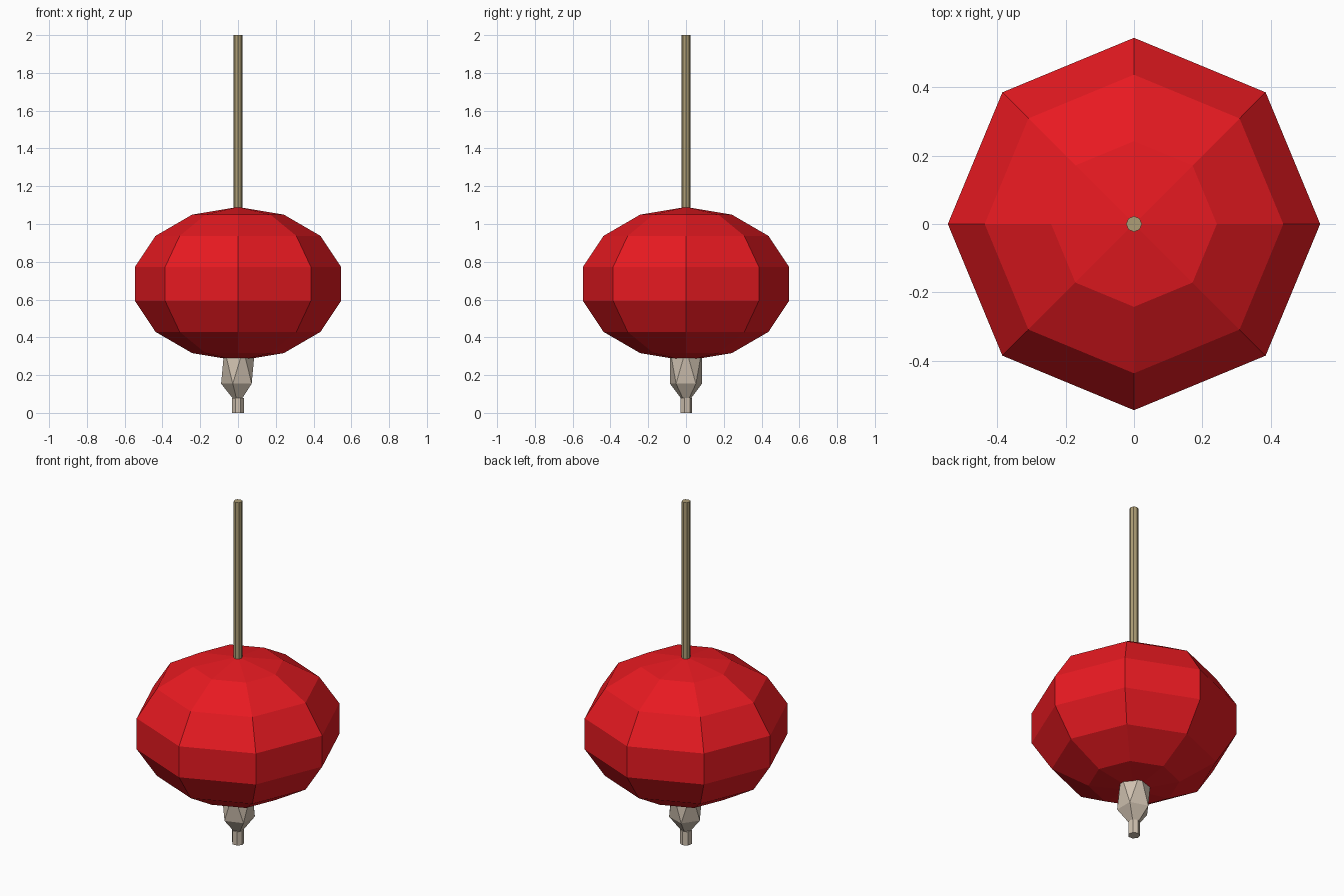
import bpy, math

if "Cube" in bpy.data.objects:
    bpy.data.objects.remove(bpy.data.objects["Cube"])

def paint(ob, name, col):
    m = bpy.data.materials.new(name)
    m.diffuse_color = (*col, 1)
    m.use_nodes = True
    m.node_tree.nodes["Principled BSDF"].inputs["Base Color"].default_value = m.diffuse_color
    ob.data.materials.append(m)

def rod(name, sides, r, z0, z1, mat, col):
    bpy.ops.mesh.primitive_cylinder_add(vertices=sides, radius=r, depth=z1 - z0,
                                        location=(0, 0, (z0 + z1) / 2))
    ob = bpy.context.object
    ob.name = name
    paint(ob, mat, col)

# Faceted red body
bpy.ops.mesh.primitive_uv_sphere_add(segments=8, ring_count=7, radius=1, location=(0, 0, 0.683))
body = bpy.context.object
body.name = "body"
body.scale = (0.559, 0.559, 0.407)
paint(body, "red", (0.8, 0.01, 0.015))

# Stretched bead below the body
bpy.ops.mesh.primitive_ico_sphere_add(subdivisions=1, radius=1, location=(0, 0, 0.246))
bead = bpy.context.object
bead.name = "lower_bead"
bead.scale = (0.1, 0.1, 0.204)
paint(bead, "bone", (0.62, 0.53, 0.43))

# Tip under the bead and long hanging rod
rod("tip", 7, 0.033, 0.0, 0.08, "tip_bone", (0.62, 0.53, 0.43))
rod("hanging_rod", 8, 0.023, 0.7, 2.0, "brass", (0.42, 0.34, 0.18))
